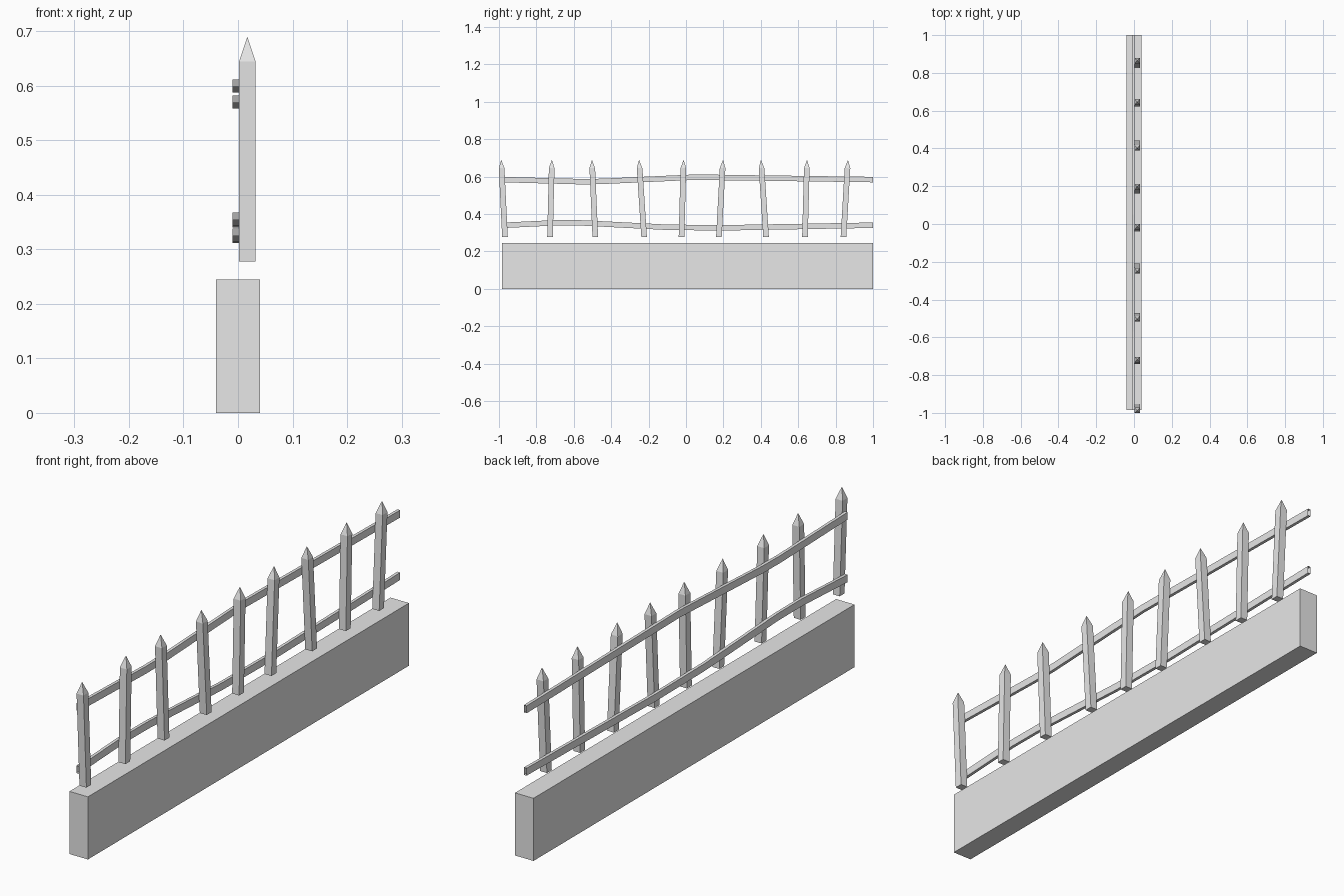
import bpy
import bmesh

old = bpy.data.objects.get("Cube")
if old:
    bpy.data.objects.remove(old, do_unlink=True)

grey = bpy.data.materials.new("plain grey")
grey.use_nodes = True
grey.diffuse_color = (0.8, 0.8, 0.8, 1)
grey.node_tree.nodes["Principled BSDF"].inputs["Base Color"].default_value = (0.8, 0.8, 0.8, 1)


def loft(name, rings, tip=None, capped=True):
    """Join four-cornered rings into a bar, with an optional pointed tip."""
    bm = bmesh.new()
    loops = [[bm.verts.new(p) for p in ring] for ring in rings]
    for a, b in zip(loops, loops[1:]):
        for i in range(4):
            j = (i + 1) % 4
            bm.faces.new((a[i], a[j], b[j], b[i]))
    if capped:
        bm.faces.new(loops[0][::-1])
        if tip is None:
            bm.faces.new(loops[-1])
    if tip:
        apex = bm.verts.new(tip)
        for i in range(4):
            bm.faces.new((loops[-1][i], loops[-1][(i + 1) % 4], apex))
    bmesh.ops.recalc_face_normals(bm, faces=bm.faces)
    mesh = bpy.data.meshes.new(name)
    bm.to_mesh(mesh)
    bm.free()
    mesh.materials.append(grey)
    obj = bpy.data.objects.new(name, mesh)
    bpy.context.collection.objects.link(obj)
    return obj


def flat_ring(x0, x1, y0, y1, z):
    return [(x0, y0, z), (x1, y0, z), (x1, y1, z), (x0, y1, z)]


def rail_ring(y, z, half=0.0145):
    return [(-0.01, y, z - half), (0.002, y, z - half),
            (0.002, y, z + half), (-0.01, y, z + half)]


# Low wall
loft("wall", [flat_ring(-0.04, 0.04, -0.985, 1.0, z) for z in (0, 0.245)])

# Leaning pickets: y at the foot, y at the point
leans = [(-0.968, -0.988), (-0.727, -0.717), (-0.485, -0.503),
         (-0.224, -0.251), (-0.024, -0.013), (0.176, 0.198),
         (0.428, 0.401), (0.636, 0.647), (0.842, 0.866)]
foot, shoulder, point = 0.278, 0.645, 0.69
for n, (y0, y1) in enumerate(leans, 1):
    rings = []
    for z in (foot, shoulder):
        y = y0 + (y1 - y0) * (z - foot) / (point - foot)
        rings.append(flat_ring(0.002, 0.032, y - 0.015, y + 0.015, z))
    loft(f"picket_{n}", rings, tip=(0.017, y1, point))

# Wavy hollow rails behind the pickets
upper = [(-0.985, 0.584), (-0.57, 0.573), (-0.46, 0.574), (0.05, 0.597), (1.0, 0.584)]
lower = [(-0.985, 0.339), (-0.7, 0.353), (-0.55, 0.352), (-0.1, 0.329),
         (0.2, 0.326), (1.0, 0.34)]
for name, path in (("upper_rail", upper), ("lower_rail", lower)):
    loft(name, [rail_ring(y, z) for y, z in path], capped=False)
